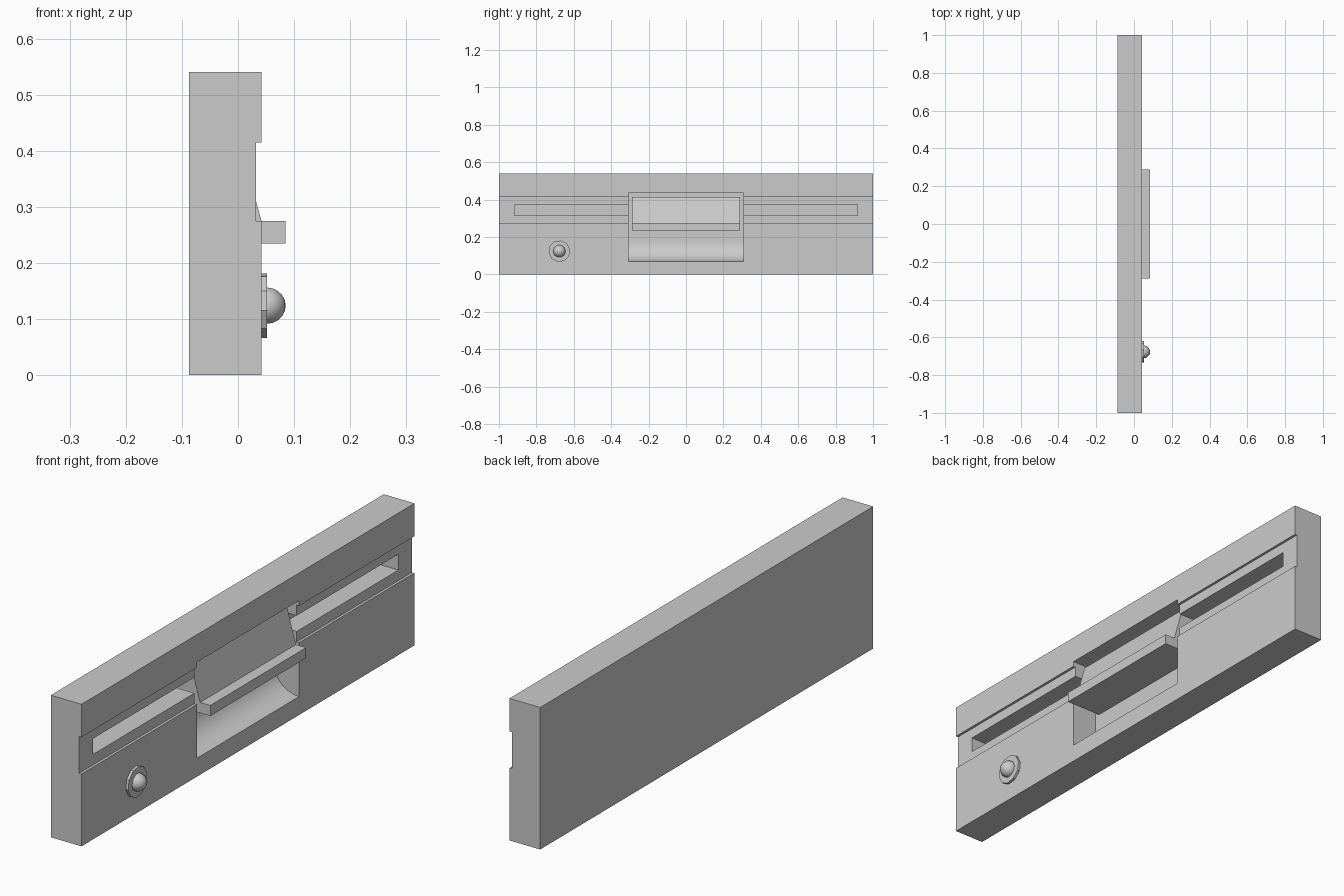
import bpy, bmesh, math
from mathutils import Matrix

if "Cube" in bpy.data.objects:
    bpy.data.objects.remove(bpy.data.objects["Cube"], do_unlink=True)

grey = bpy.data.materials.new("plain grey")
grey.use_nodes = True
COLOUR = (0.6, 0.6, 0.6, 1)
grey.diffuse_color = COLOUR
grey.node_tree.nodes["Principled BSDF"].inputs["Base Color"].default_value = COLOUR


def finish(name, bm):
    bmesh.ops.recalc_face_normals(bm, faces=bm.faces)
    mesh = bpy.data.meshes.new(name)
    bm.to_mesh(mesh)
    bm.free()
    mesh.materials.append(grey)
    obj = bpy.data.objects.new(name, mesh)
    bpy.context.collection.objects.link(obj)
    return obj


def extrude(name, profile, y0, y1):
    """Sweep a closed (x, z) profile along y."""
    bm = bmesh.new()
    face = bm.faces.new([bm.verts.new((x, y0, z)) for x, z in profile])
    new = bmesh.ops.extrude_face_region(bm, geom=[face])["geom"]
    verts = [v for v in new if isinstance(v, bmesh.types.BMVert)]
    bmesh.ops.translate(bm, verts=verts, vec=(0, y1 - y0, 0))
    return finish(name, bm)


def rect(x0, x1, z0, z1):
    return [(x0, z0), (x1, z0), (x1, z1), (x0, z1)]


def activate(obj):
    bpy.ops.object.select_all(action="DESELECT")
    obj.select_set(True)
    bpy.context.view_layer.objects.active = obj


def cut(obj, cutter):
    cutter.hide_render = True
    activate(obj)
    mod = obj.modifiers.new("cut", "BOOLEAN")
    mod.operation, mod.solver, mod.object = "DIFFERENCE", "EXACT", cutter
    bpy.ops.object.modifier_apply(modifier=mod.name)
    bpy.data.objects.remove(cutter, do_unlink=True)


FRONT, OUT, DEEP = 0.042, 0.2, -0.068

# Panel with a shallow full-width groove in its face
panel = extrude("front_panel", [
    (-0.087, 0), (FRONT, 0), (FRONT, 0.275), (0.032, 0.275),
    (0.032, 0.415), (FRONT, 0.415), (FRONT, 0.54), (-0.087, 0.54)], -1, 1)

# Disk slot
cut(panel, extrude("slot_cutter", rect(-0.045, OUT, 0.315, 0.375), -0.918, 0.918))

# Finger recess with a rounded scoop at the bottom
R = FRONT - DEEP
scoop = [(FRONT - R * math.sin(a), 0.07 + R - R * math.cos(a))
         for a in (math.pi / 2 * i / 12 for i in range(13))]
cut(panel, extrude("recess_cutter",
                   [(OUT, 0.07)] + scoop + [(DEEP, 0.435), (OUT, 0.435)], -0.307, 0.307))
activate(panel)
bpy.ops.object.shade_smooth_by_angle(angle=math.radians(25))

# Latch flap: sloped face with a projecting lip
extrude("latch_flap", [
    (DEEP, 0.235), (0.085, 0.235), (0.085, 0.275), (FRONT, 0.275),
    (0.003, 0.413), (DEEP, 0.413)], -0.288, 0.288)

# Indicator lamp: flat collar and faceted dome
AXIS = Matrix.Translation((0, -0.677, 0.124)) @ Matrix.Rotation(math.pi / 2, 4, "Y")

bm = bmesh.new()
bmesh.ops.create_cone(bm, cap_ends=True, segments=10, radius1=0.058, radius2=0.058, depth=0.02,
                      matrix=AXIS @ Matrix.Translation((0, 0, FRONT)) @ Matrix.Rotation(math.radians(9), 4, "Z"))
finish("lamp_collar", bm)

bm = bmesh.new()
bmesh.ops.create_uvsphere(bm, u_segments=10, v_segments=10, radius=0.034,
                          matrix=AXIS @ Matrix.Translation((0, 0, 0.051)))
dome = finish("lamp_dome", bm)
activate(dome)
bpy.ops.object.shade_smooth_by_angle(angle=math.radians(40))
